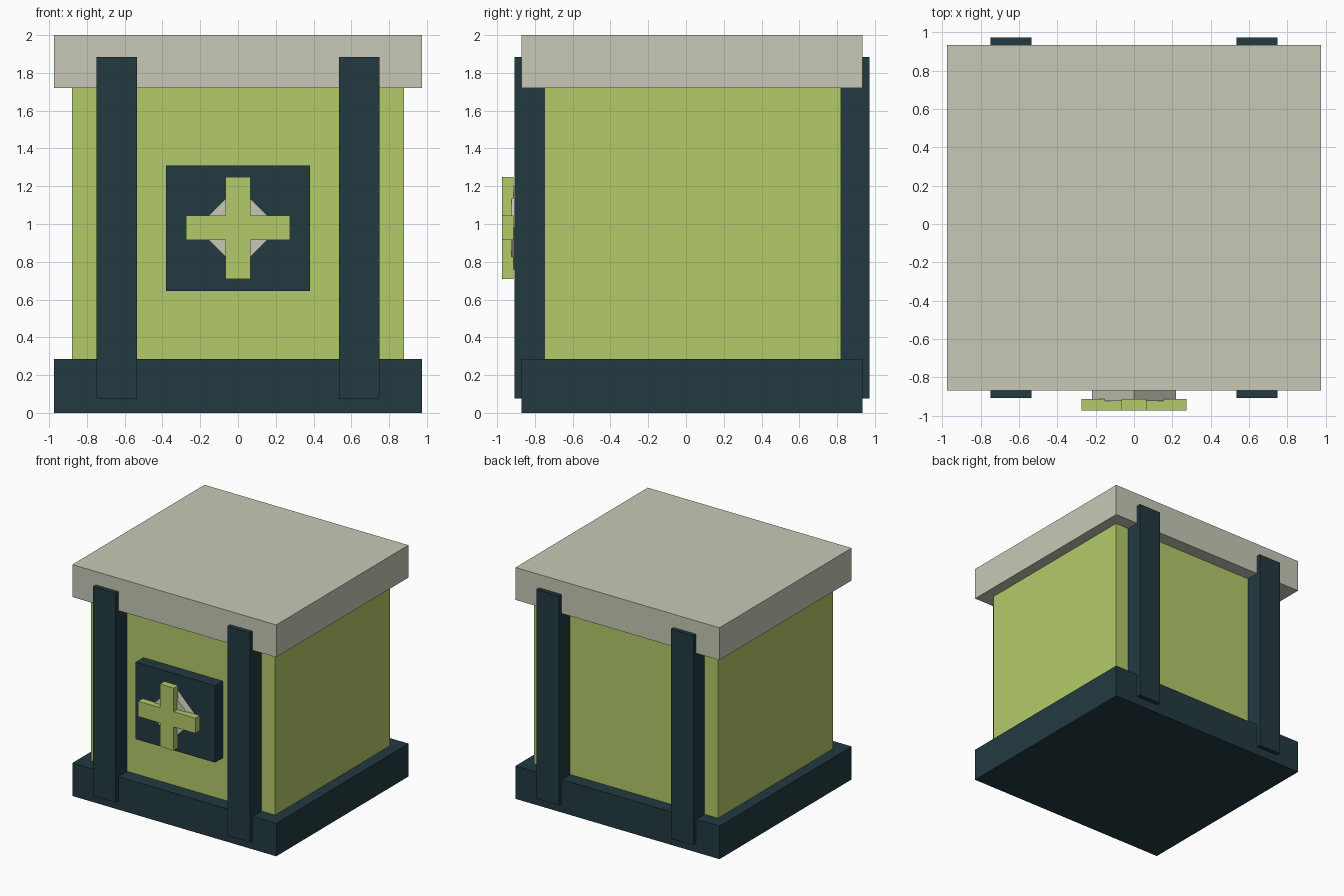
import bpy, bmesh
from mathutils import Vector

if "Cube" in bpy.data.objects:
    bpy.data.objects.remove(bpy.data.objects["Cube"])


def srgb(c):
    c /= 255
    return c / 12.92 if c <= 0.04045 else ((c + 0.055) / 1.055) ** 2.4


def material(name, r, g, b):
    m = bpy.data.materials.new(name)
    m.diffuse_color = (srgb(r), srgb(g), srgb(b), 1)
    m.use_nodes = True
    m.node_tree.nodes["Principled BSDF"].inputs["Base Color"].default_value = m.diffuse_color
    return m


LIME = material("lime green", 180, 202, 106)
STONE = material("pale grey", 199, 201, 182)
DARK = material("dark teal", 34, 58, 65)


def prism(name, outline, y0, y1, mat):
    """Extrude an (x, z) outline from y0 (front) to y1 (back)."""
    bm = bmesh.new()
    face = bm.faces.new([bm.verts.new((x, y0, z)) for x, z in outline])
    ext = bmesh.ops.extrude_face_region(bm, geom=[face])
    verts = [v for v in ext["geom"] if isinstance(v, bmesh.types.BMVert)]
    bmesh.ops.translate(bm, verts=verts, vec=Vector((0, y1 - y0, 0)))
    # the starting face is kept by the extrusion, so the solid is closed
    if not face.is_valid or all(len(e.link_faces) < 2 for e in face.edges):
        bm.faces.new([v for v in bm.verts if abs(v.co.y - y0) < 1e-6])
    bmesh.ops.holes_fill(bm, edges=[e for e in bm.edges if e.is_boundary])
    bmesh.ops.recalc_face_normals(bm, faces=bm.faces[:])
    me = bpy.data.meshes.new(name)
    bm.to_mesh(me)
    bm.free()
    me.materials.append(mat)
    ob = bpy.data.objects.new(name, me)
    bpy.context.collection.objects.link(ob)
    return ob


def box(name, x0, x1, y0, y1, z0, z1, mat):
    return prism(name, [(x0, z0), (x1, z0), (x1, z1), (x0, z1)], y0, y1, mat)


# Crate: base, body and lid
box("base", -0.975, 0.975, -0.87, 0.935, 0, 0.285, DARK)
box("body", -0.88, 0.88, -0.75, 0.82, 0.25, 1.75, LIME)
box("lid", -0.975, 0.975, -0.87, 0.935, 1.72, 2.0, STONE)

# Straps, two at the front and two at the back
for side, s in (("left", -1), ("right", 1)):
    xa, xb = sorted((s * 0.535, s * 0.75))
    box("front_strap_" + side, xa, xb, -0.908, -0.74, 0.075, 1.885, DARK)
    box("back_strap_" + side, xa, xb, 0.81, 0.972, 0.075, 1.885, DARK)

# Badge: plate, diamond and cross
box("badge_plate", -0.38, 0.38, -0.855, -0.74, 0.645, 1.31, DARK)
cz, r = 0.98, 0.22
prism("badge_diamond", [(-r, cz), (0, cz - r), (r, cz), (0, cz + r)],
      -0.924, -0.84, STONE)
w, a, h = 0.066, 0.274, 0.27
prism("badge_cross",
      [(-w, cz - h), (w, cz - h), (w, cz - w), (a, cz - w), (a, cz + w), (w, cz + w),
       (w, cz + h), (-w, cz + h), (-w, cz + w), (-a, cz + w), (-a, cz - w), (-w, cz - w)],
      -0.973, -0.912, LIME)
